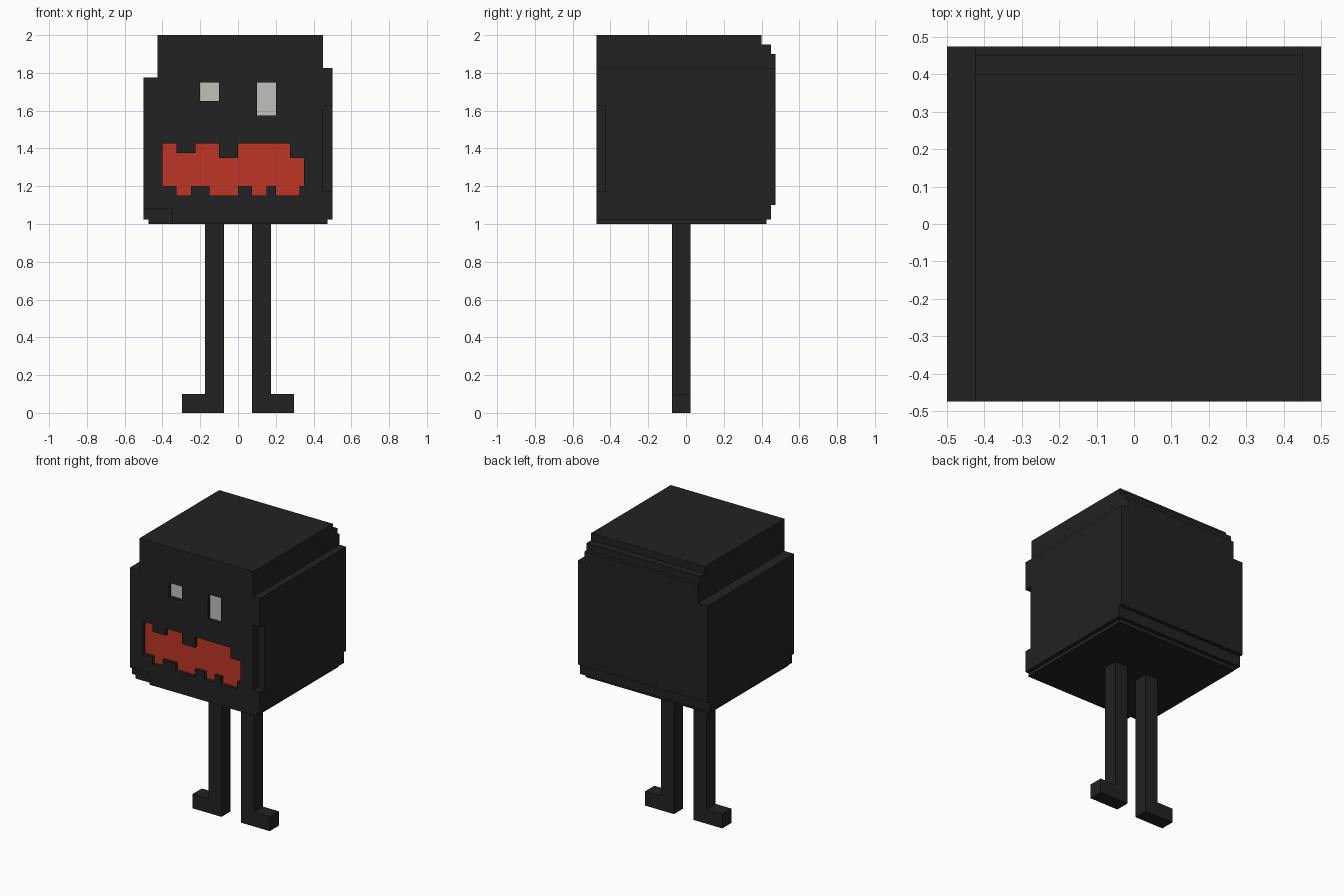
import bpy
import bmesh

cube = bpy.data.objects.get("Cube")
if cube:
    bpy.data.objects.remove(cube, do_unlink=True)


def material(name, rgb):
    m = bpy.data.materials.new(name)
    m.use_nodes = True
    color = (*rgb, 1.0)
    m.diffuse_color = color
    m.node_tree.nodes["Principled BSDF"].inputs["Base Color"].default_value = color
    return m


BLACK = material("charcoal", (0.016, 0.016, 0.016))
RED = material("mouth red", (0.52, 0.036, 0.018))
GREY = material("eye grey", (0.53, 0.53, 0.50))


def prism(name, outline, y0, y1, mat):
    """Extrude an x-z outline from y0 to y1 (a flat face when they are equal)."""
    bm = bmesh.new()
    face = bm.faces.new([bm.verts.new((x, y0, z)) for x, z in outline])
    if y1 != y0:
        new = bmesh.ops.extrude_face_region(bm, geom=[face])["geom"]
        verts = [v for v in new if isinstance(v, bmesh.types.BMVert)]
        bmesh.ops.translate(bm, verts=verts, vec=(0, y1 - y0, 0))
        bmesh.ops.recalc_face_normals(bm, faces=bm.faces)
    elif face.normal.y > 0 or (face.normal_update() or face.normal.y > 0):
        face.normal_flip()
    mesh = bpy.data.meshes.new(name)
    bm.to_mesh(mesh)
    bm.free()
    mesh.materials.append(mat)
    obj = bpy.data.objects.new(name, mesh)
    bpy.context.collection.objects.link(obj)
    return obj


def rect(x0, x1, z0, z1):
    return [(x0, z0), (x1, z0), (x1, z1), (x0, z1)]


def steps(spans):
    """Turn (x0, x1, z) spans into the corners of a stepped line."""
    return [p for x0, x1, z in spans for p in ((x0, z), (x1, z))]


def carve(obj, cutter):
    cutter.hide_render = True
    mod = obj.modifiers.new("carve", "BOOLEAN")
    mod.operation = "DIFFERENCE"
    mod.solver = "EXACT"
    mod.object = cutter
    deps = bpy.context.evaluated_depsgraph_get()
    deps.update()
    result = bpy.data.meshes.new_from_object(obj.evaluated_get(deps))
    obj.modifiers.clear()
    obj.data = result
    bpy.data.objects.remove(cutter, do_unlink=True)


# Block body with stepped sides
FRONT, BACK, RECESS = -0.475, 0.475, 0.025
body = prism("body", [
    (-0.475, 1), (0.475, 1), (0.475, 1.025), (0.5, 1.025), (0.5, 1.825),
    (0.45, 1.825), (0.45, 2), (-0.425, 2), (-0.425, 1.775), (-0.5, 1.775),
    (-0.5, 1.025), (-0.475, 1.025)], FRONT, BACK, BLACK)

# Steps along the back edges, then chipped front corners: x0, x1, z0, z1, y0, y1
for x0, x1, z0, z1, y0, y1 in (
        (-0.6, 0.6, 1.95, 2.1, 0.4, 0.6),
        (-0.6, 0.6, 1.9, 2.1, 0.45, 0.6),
        (-0.6, 0.6, 0.9, 1.1, 0.45, 0.6),
        (-0.6, 0.6, 0.9, 1.025, 0.425, 0.6),
        (0.45, 0.6, 1.175, 1.625, -0.6, -0.425),
        (-0.6, -0.35, 0.9, 1.08, -0.6, FRONT + RECESS)):
    carve(body, prism("cutter", rect(x0, x1, z0, z1), y0, y1, BLACK))

# Jagged mouth outline
upper = [(-0.4, -0.325, 1.425), (-0.325, -0.225, 1.375), (-0.225, -0.1, 1.425),
         (-0.1, 0, 1.35), (0, 0.275, 1.425), (0.275, 0.35, 1.35)]
lower = [(-0.4, -0.325, 1.2), (-0.325, -0.25, 1.15), (-0.25, -0.15, 1.2),
         (-0.15, 0, 1.15), (0, 0.075, 1.2), (0.075, 0.15, 1.15),
         (0.15, 0.2, 1.2), (0.2, 0.325, 1.15), (0.325, 0.35, 1.2)]
mouth = steps(lower) + steps(upper)[::-1]

# Sunken face features with a coloured panel on each floor
for name, outline, mat in (
        ("mouth", mouth, RED),
        ("right_eye", rect(-0.2, -0.1, 1.65, 1.75), GREY),
        ("left_eye", rect(0.1, 0.2, 1.575, 1.75), GREY)):
    floor = FRONT + RECESS
    carve(body, prism("cutter", outline, FRONT - 0.1, floor, BLACK))
    prism(name, outline, floor - 0.002, floor - 0.002, mat)

# Legs with feet turned outward
for name, s in (("left_leg", 1), ("right_leg", -1)):
    outline = [(0.075, 0), (0.297, 0), (0.297, 0.1), (0.175, 0.1),
               (0.175, 1), (0.075, 1)]
    prism(name, [(s * x, z) for x, z in outline], -0.075, 0.025, BLACK)
